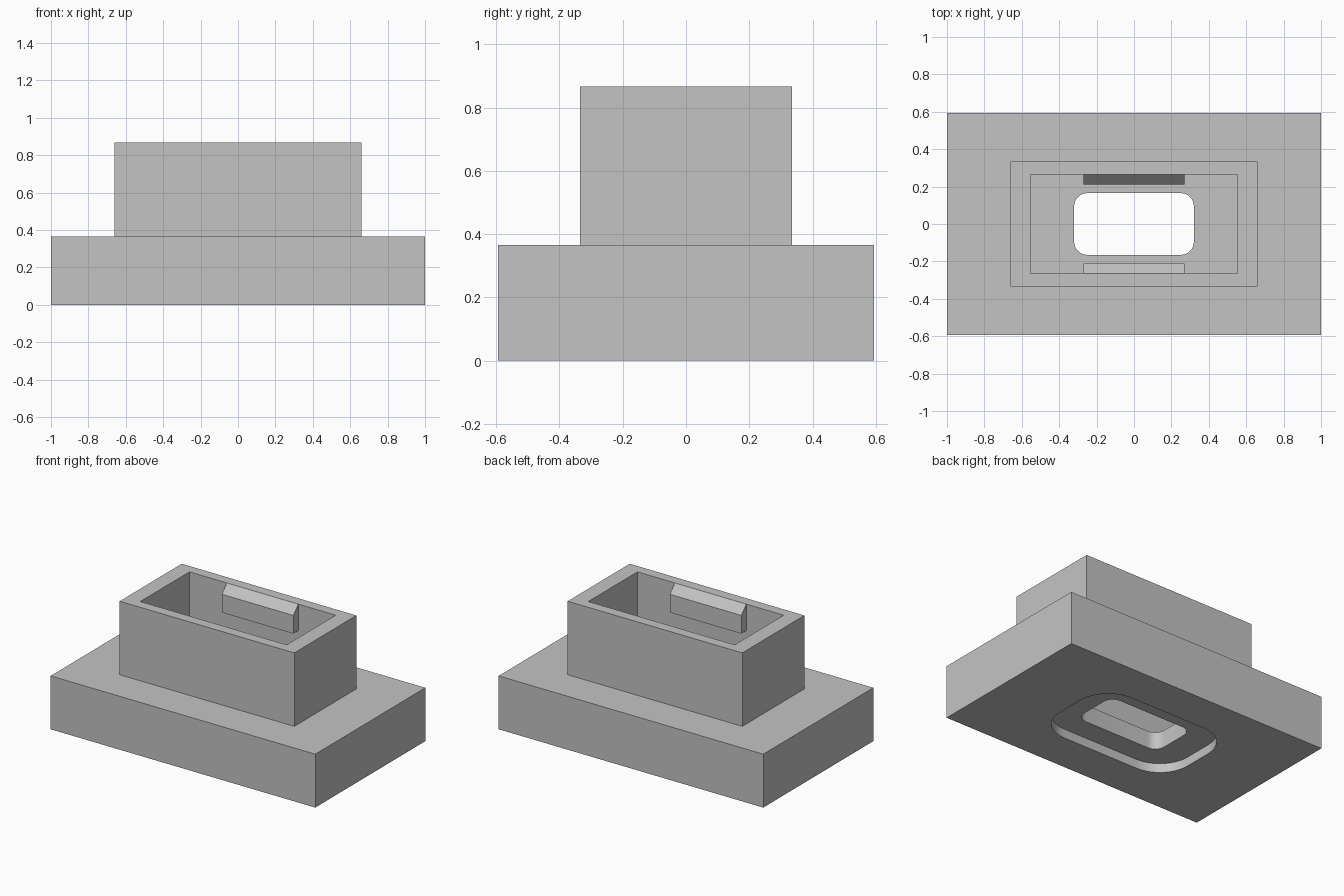
import bpy
import bmesh
from math import cos, sin, pi

cube = bpy.data.objects.get("Cube")
if cube:
    bpy.data.objects.remove(cube, do_unlink=True)

grey = bpy.data.materials.new("light_grey")
grey.use_nodes = True
colour = (0.55, 0.55, 0.55, 1)
grey.diffuse_color = colour
grey.node_tree.nodes["Principled BSDF"].inputs["Base Color"].default_value = colour


def prism(name, outline, direction):
    """Extrude a closed outline of 3D points along a direction."""
    bm = bmesh.new()
    face = bm.faces.new([bm.verts.new(p) for p in outline])
    new = bmesh.ops.extrude_face_region(bm, geom=[face])["geom"]
    verts = [v for v in new if isinstance(v, bmesh.types.BMVert)]
    bmesh.ops.translate(bm, verts=verts, vec=direction)
    bmesh.ops.recalc_face_normals(bm, faces=bm.faces)
    mesh = bpy.data.meshes.new(name)
    bm.to_mesh(mesh)
    bm.free()
    mesh.materials.append(grey)
    obj = bpy.data.objects.new(name, mesh)
    bpy.context.collection.objects.link(obj)
    return obj


def block(name, hx, hy, bottom, top, radius=0, steps=8):
    """Upright block centred on the origin, with optional rounded corners."""
    points = []
    for quarter, (sx, sy) in enumerate([(1, 1), (-1, 1), (-1, -1), (1, -1)]):
        for i in range(steps + 1 if radius else 1):
            a = (quarter + i / steps) * pi / 2
            points.append((sx * (hx - radius) + radius * cos(a),
                           sy * (hy - radius) + radius * sin(a), bottom))
    return prism(name, points, (0, 0, top - bottom))


def combine(target, other, operation):
    mod = target.modifiers.new(other.name, "BOOLEAN")
    mod.object = other
    mod.operation = operation
    mod.solver = "EXACT"
    bpy.context.view_layer.objects.active = target
    bpy.ops.object.modifier_apply(modifier=mod.name)
    bpy.data.objects.remove(other, do_unlink=True)


BASE_TOP, TOP, FLOOR, RECESS = 0.365, 0.867, 0.18, 0.062
INNER_Y = 0.265

# Stepped body: wide base with a narrower hollow tower
body = block("housing_body", 1, 0.594, 0, BASE_TOP)
combine(body, block("tower", 0.66, 0.335, 0.2, TOP), "UNION")

# Cavity, through slot and rounded recess underneath
combine(body, block("cavity", 0.553, INNER_Y, FLOOR, 1), "DIFFERENCE")
combine(body, block("slot", 0.32, 0.165, -0.1, 0.3, 0.07), "DIFFERENCE")
combine(body, block("recess", 0.51, 0.32, -0.1, RECESS, 0.22), "DIFFERENCE")

bpy.ops.object.select_all(action="DESELECT")
body.select_set(True)
bpy.context.view_layer.objects.active = body
bpy.ops.object.shade_smooth_by_angle()

# Catch bars with sloped lead-in on the two long inner walls
for side, name in ((1, "back_catch"), (-1, "front_catch")):
    profile = [(INNER_Y, 0.685), (0.212, 0.685), (0.212, 0.81), (INNER_Y, TOP)]
    prism(name, [(-0.27, side * y, z) for y, z in profile], (0.54, 0, 0))
